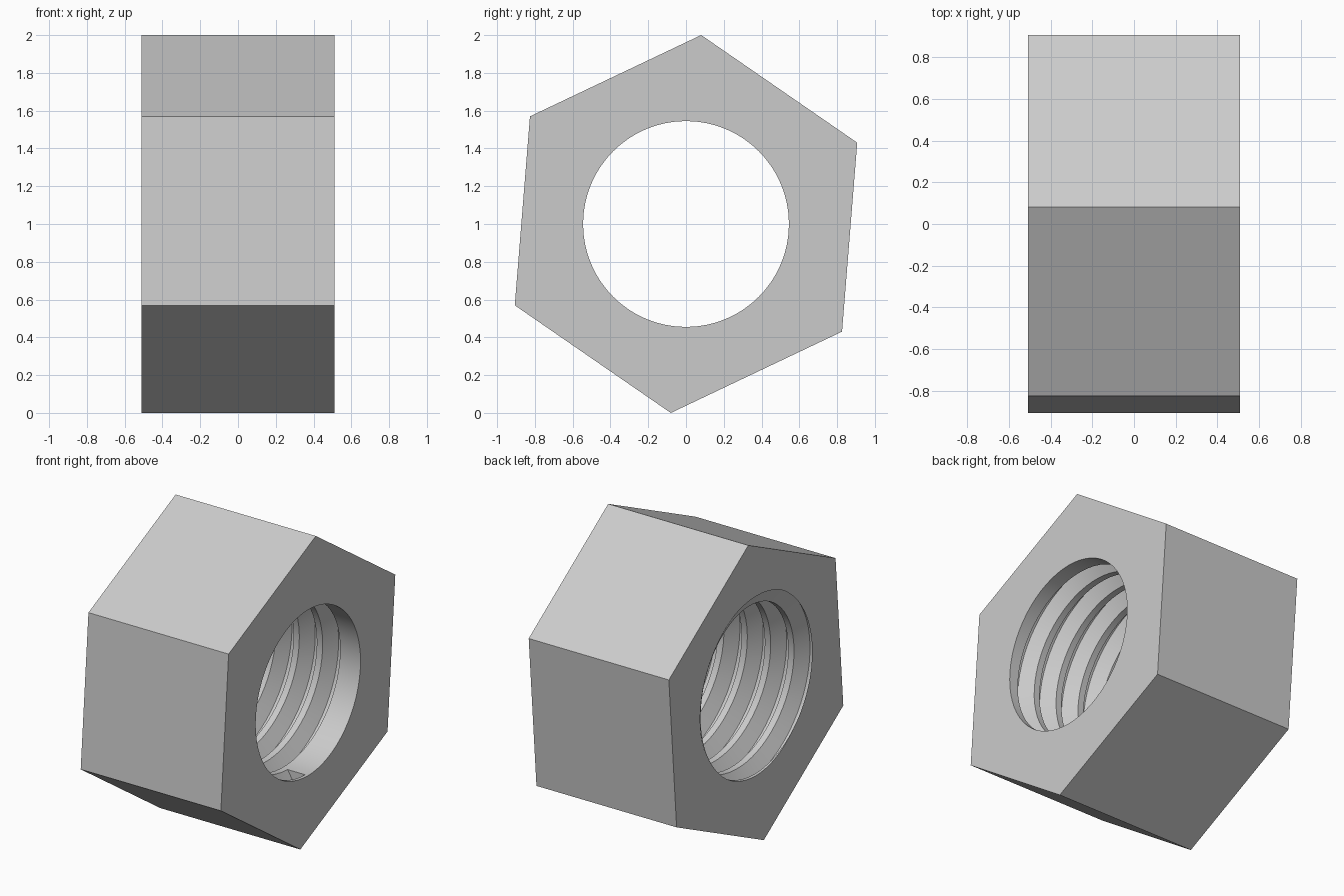
import bpy, bmesh, math
from mathutils import Vector

old = bpy.data.objects.get("Cube")
if old:
    bpy.data.objects.remove(old, do_unlink=True)

HALF = 0.51                   # half thickness along x
HEX_R, HEX_TURN = 1.0035, 85.4
CREST, ROOT = 0.545, 0.635    # thread radii
PITCH, SEG = 0.17, 64
END = int(5.5 * SEG)          # step at which the groove stops
FIRST, LAST = -2 * SEG, 8 * SEG
OFFSETS = [-3 / 8, -1 / 16, 1 / 16, 3 / 8]   # groove profile in pitches


def point(x, radius, angle):
    return Vector((x, radius * math.cos(angle), 1 + radius * math.sin(angle)))


def ring(bm, step, deep):
    """Four groove profile points at one step of the helix."""
    angle = math.pi / 2 + 2 * math.pi * (step % SEG) / SEG
    centre = -HALF + PITCH * step / SEG
    radii = [CREST, ROOT, ROOT, CREST] if deep else [CREST] * 4
    return [bm.verts.new(point(centre + o * PITCH, r, angle))
            for o, r in zip(OFFSETS, radii)]


bm = bmesh.new()

# Threaded bore: helical groove, then plain wall after the groove ends
cut = {j: ring(bm, j, True) for j in range(FIRST, END + 1)}
plain = {j: ring(bm, j, False) for j in range(END, LAST + 1)}
for j in range(FIRST, LAST):
    rows = cut if j < END else plain
    for k in range(3):
        a, b = rows[j], rows[j + 1]
        bm.faces.new((a[k], a[k + 1], b[k + 1], b[k]))
    # Crest land joining this turn to the next one
    if j + SEG < LAST:
        after = cut if j + SEG < END else plain
        bm.faces.new((rows[j][3], after[j + SEG][0],
                      after[j + SEG + 1][0], rows[j + 1][3]))

# Wall closing the end of the groove
d, p = cut[END], plain[END]
bm.faces.new((d[0], d[1], d[2], d[3], p[2], p[1]))
bmesh.ops.remove_doubles(bm, verts=bm.verts[:], dist=1e-5)

# Trim the bore to the two end planes
for side in (-1, 1):
    bmesh.ops.bisect_plane(bm, geom=bm.verts[:] + bm.edges[:] + bm.faces[:],
                           dist=1e-6, plane_co=(side * HALF, 0, 0),
                           plane_no=(side, 0, 0), clear_outer=True)

# Hexagonal outside
hexes = {}
for side in (-1, 1):
    hexes[side] = [bm.verts.new(point(side * HALF, HEX_R,
                                      math.radians(HEX_TURN + 60 * i)))
                   for i in range(6)]
for i in range(6):
    n = (i + 1) % 6
    bm.faces.new((hexes[-1][i], hexes[-1][n], hexes[1][n], hexes[1][i]))

# Flat end faces between the hexagon and the bore
for side in (-1, 1):
    rim = [e for e in bm.edges if e.is_boundary
           and all(abs(v.co.x - side * HALF) < 1e-4 for v in e.verts)]
    bmesh.ops.triangle_fill(bm, use_beauty=True, use_dissolve=False,
                            edges=rim, normal=(side, 0, 0))

bmesh.ops.recalc_face_normals(bm, faces=bm.faces[:])
mesh = bpy.data.meshes.new("hex_nut")
bm.to_mesh(mesh)
bm.free()

# Plain grey metal
grey = bpy.data.materials.new("light_grey")
grey.use_nodes = True
colour = (0.6, 0.6, 0.6, 1)
grey.diffuse_color = colour
grey.node_tree.nodes["Principled BSDF"].inputs["Base Color"].default_value = colour
mesh.materials.append(grey)

nut = bpy.data.objects.new("hex_nut", mesh)
bpy.context.collection.objects.link(nut)
bpy.ops.object.select_all(action='DESELECT')
nut.select_set(True)
bpy.context.view_layer.objects.active = nut
bpy.ops.object.shade_smooth_by_angle(angle=math.radians(25))
